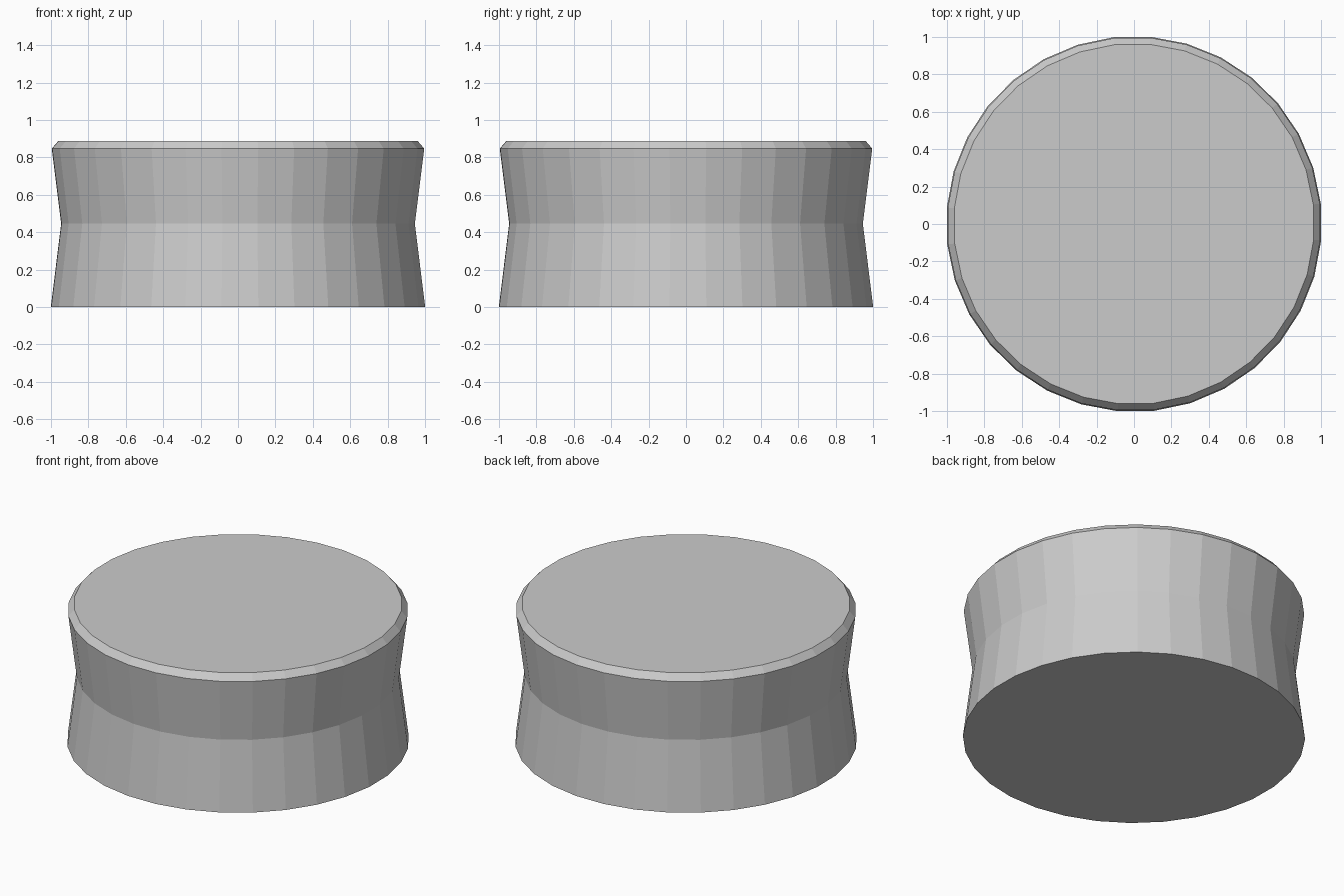
import bpy, bmesh
from math import cos, sin, pi, radians

if "Cube" in bpy.data.objects:
    bpy.data.objects.remove(bpy.data.objects["Cube"])

SIDES = 32
TURN = pi / SIDES + radians(0.6)
# half-width across the flats and height: base, waist, rim, bevelled top
PROFILE = [(1.0, 0.0), (0.945, 0.446), (0.995, 0.847), (0.96, 0.888)]
CORNER = 1.0045

bm = bmesh.new()
rings = []
for r, z in PROFILE:
    rings.append([bm.verts.new((r * CORNER * cos(TURN + 2 * pi * i / SIDES),
                                r * CORNER * sin(TURN + 2 * pi * i / SIDES), z))
                  for i in range(SIDES)])

# Faceted side walls
for low, high in zip(rings, rings[1:]):
    for i in range(SIDES):
        j = (i + 1) % SIDES
        bm.faces.new((low[i], low[j], high[j], high[i]))

# Flat bottom and top caps
bm.faces.new(rings[0][::-1])
bm.faces.new(rings[-1])

mesh = bpy.data.meshes.new("waisted_drum")
bm.to_mesh(mesh)
bm.free()
drum = bpy.data.objects.new("waisted_drum", mesh)
bpy.context.collection.objects.link(drum)
